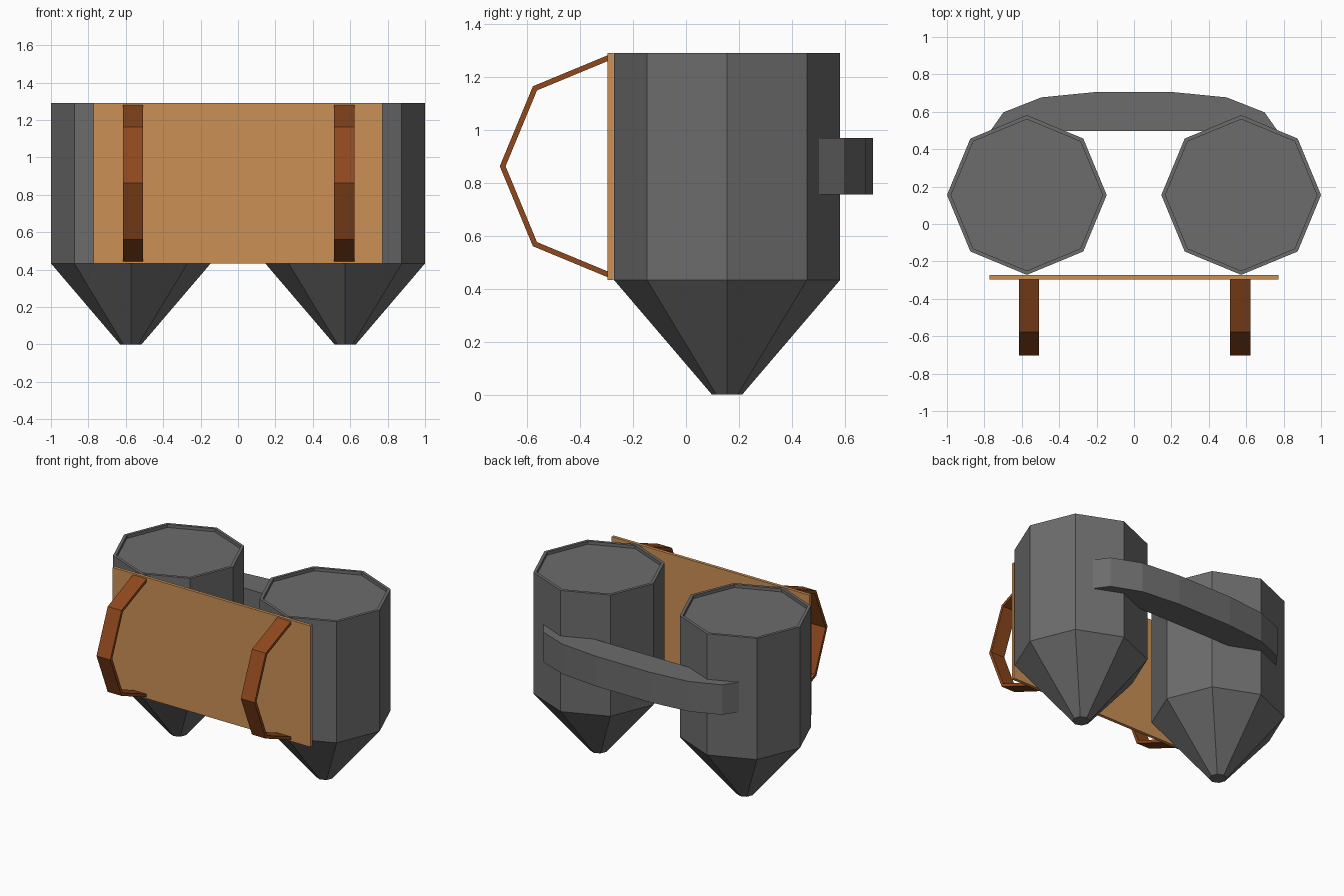
import bpy, bmesh
from math import cos, sin, pi

if "Cube" in bpy.data.objects:
    bpy.data.objects.remove(bpy.data.objects["Cube"])


def material(name, rgb):
    m = bpy.data.materials.new(name)
    m.diffuse_color = (*rgb, 1)
    m.use_nodes = True
    m.node_tree.nodes["Principled BSDF"].inputs["Base Color"].default_value = m.diffuse_color
    return m


GREY = material("dark_grey", (0.15, 0.15, 0.15))
TAN = material("tan", (0.60, 0.28, 0.09))
BROWN = material("brown", (0.27, 0.065, 0.012))


def finish(name, bm, mat):
    bmesh.ops.recalc_face_normals(bm, faces=bm.faces)
    mesh = bpy.data.meshes.new(name)
    bm.to_mesh(mesh)
    bm.free()
    mesh.materials.append(mat)
    obj = bpy.data.objects.new(name, mesh)
    bpy.context.collection.objects.link(obj)
    return obj


def extrude_profile(name, points, offset, mat):
    """Closed 3D outline pushed along an offset vector into a solid."""
    bm = bmesh.new()
    face = bm.faces.new([bm.verts.new(p) for p in points])
    ext = bmesh.ops.extrude_face_region(bm, geom=[face], use_keep_orig=True)
    moved = [e for e in ext["geom"] if isinstance(e, bmesh.types.BMVert)]
    bmesh.ops.translate(bm, verts=moved, vec=offset)
    return finish(name, bm, mat)


def tank(name, cx, cy):
    """Octagonal tank: conical nozzle, straight body, recessed lid."""
    profile = [(0.057, 0), (0.427, 0.433), (0.427, 1.29), (0.405, 1.29), (0.405, 1.268)]
    bm = bmesh.new()
    rings = [[bm.verts.new((cx + r * cos(k * pi / 4), cy + r * sin(k * pi / 4), z))
              for k in range(8)] for r, z in profile]
    for a, b in zip(rings, rings[1:]):
        for k in range(8):
            n = (k + 1) % 8
            bm.faces.new((a[k], a[n], b[n], b[k]))
    bm.faces.new(rings[0])
    bm.faces.new(rings[-1])
    return finish(name, bm, GREY)


def strap(name, cx):
    """Half-octagon shoulder strap, open towards the back panel."""
    w, cy, cz = 0.108, -0.276, 0.862
    angles = [pi / 2 + k * pi / 4 for k in range(5)]
    arc = [(r, a) for r, seq in ((0.427, angles), (0.405, angles[::-1])) for a in seq]
    pts = [(cx - w / 2, cy + r * cos(a), cz + r * sin(a)) for r, a in arc]
    return extrude_profile(name, pts, (w, 0, 0), BROWN)


# Twin tanks and straps
for side, tank_x, strap_x in (("left", -0.573, -0.561), ("right", 0.573, 0.568)):
    tank(side + "_tank", tank_x, 0.155)
    strap(side + "_shoulder_strap", strap_x)

# Back panel
extrude_profile("back_panel",
                [(-0.773, -0.296, 0.433), (0.773, -0.296, 0.433),
                 (0.773, -0.296, 1.29), (-0.773, -0.296, 1.29)],
                (0, 0.022, 0), TAN)

# Curved brace joining the tanks
half = [(0.768, 0.498), (0.698, 0.597), (0.495, 0.677), (0.211, 0.705)]
outline = half + [(-x, y) for x, y in reversed(half)]
extrude_profile("rear_brace", [(x, y, 0.756) for x, y in outline], (0, 0, 0.212), GREY)
